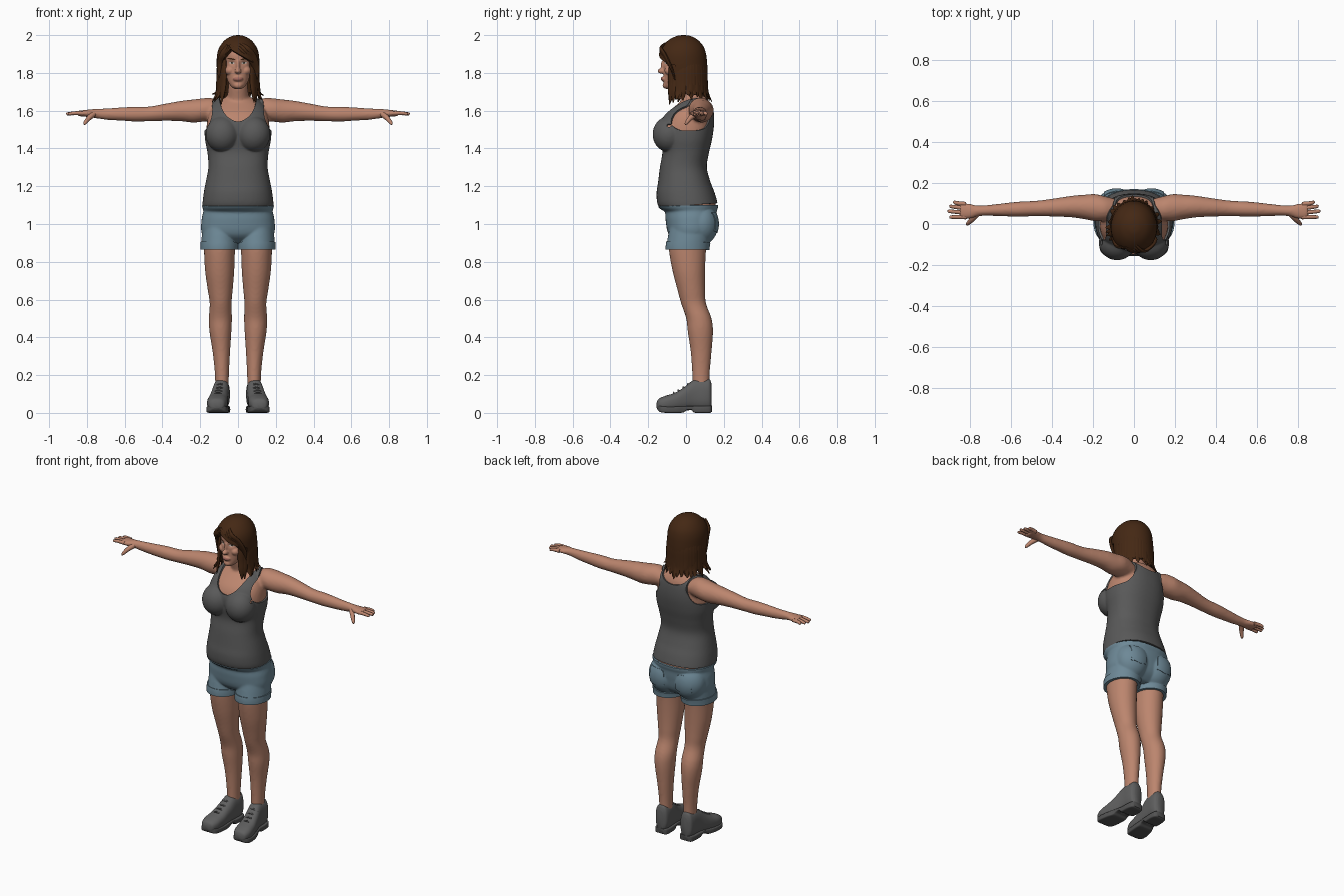
import bpy, bmesh, math, random
from mathutils import Vector as V

if "Cube" in bpy.data.objects:
    bpy.data.objects.remove(bpy.data.objects["Cube"])

random.seed(4)


def material(name, rgb):
    m = bpy.data.materials.new(name)
    m.diffuse_color = (*rgb, 1)
    m.use_nodes = True
    m.node_tree.nodes["Principled BSDF"].inputs["Base Color"].default_value = m.diffuse_color
    return m


SKIN = material("skin", (.50, .235, .155))
HAIR = material("brown hair", (.058, .021, .007))
GREY = material("grey cotton", (.10, .10, .10))
DENIM = material("blue denim", (.155, .25, .31))
SHOE = material("grey shoe", (.115, .115, .115))
SOLE = material("dark sole", (.085, .085, .085))
LIPS = material("lips", (.36, .14, .11))
WHITE = material("eye white", (.55, .50, .46))
IRIS = material("dark iris", (.04, .03, .02))


# ---- helpers ----
def spline(rows, k=6):
    out, n = [], len(rows)
    for i in range(n - 1):
        p = [rows[max(0, min(n - 1, i + j))] for j in (-1, 0, 1, 2)]
        for s in range(k):
            t = s / k
            out.append([.5 * (2 * b + (c - a) * t + (2 * a - 5 * b + 4 * c - d) * t * t
                              + (3 * b - a - 3 * c + d) * t ** 3) for a, b, c, d in zip(*p)])
    return out + [list(rows[-1])]


def loft(bm, rings, n=32, p=2.0):
    sp = lambda v: math.copysign(abs(v) ** (2 / p), v)
    angles = [2 * math.pi * i / n for i in range(n)]
    loops = [[bm.verts.new(c + u * sp(math.cos(a)) + w * sp(math.sin(a))) for a in angles]
             for c, u, w in rings]
    for A, B in zip(loops, loops[1:]):
        for i in range(n):
            bm.faces.new((A[i], A[(i + 1) % n], B[(i + 1) % n], B[i]))
    bm.faces.new(loops[0])
    bm.faces.new(loops[-1])


def stack(bm, rows, n=48, p=2.0):
    """Rings up z from rows of (z, half width, front y, back y)."""
    loft(bm, [(V((0, (f + b) / 2, z)), V((w, 0, 0)), V((0, (b - f) / 2, 0)))
              for z, w, f, b in spline(rows)], n, p)


def tube(bm, pts, flat=1.0, up=V((0, 0, 1)), n=12):
    pts, rings = spline(pts, 5), []
    for i, q in enumerate(pts):
        d = V(pts[min(i + 1, len(pts) - 1)][:3]) - V(pts[max(i - 1, 0)][:3])
        u = d.cross(up).normalized()
        rings.append((V(q[:3]), u * q[3], d.cross(u).normalized() * q[3] * flat))
    loft(bm, rings, n)


def ball(bm, c, r):
    for v in bmesh.ops.create_uvsphere(bm, u_segments=32, v_segments=16, radius=1)["verts"]:
        v.co = V(c) + V(a * b for a, b in zip(v.co, r))


def make(name, bm, *mats):
    bmesh.ops.recalc_face_normals(bm, faces=bm.faces[:])
    me = bpy.data.meshes.new(name)
    bm.to_mesh(me)
    bm.free()
    ob = bpy.data.objects.new(name, me)
    bpy.context.collection.objects.link(ob)
    for m in mats:
        me.materials.append(m)
    return ob


def apply(ob):
    mats = list(ob.data.materials)
    me = bpy.data.meshes.new_from_object(ob.evaluated_get(bpy.context.evaluated_depsgraph_get()))
    ob.modifiers.clear()
    ob.data = me
    me.materials.clear()
    for m in mats:
        me.materials.append(m)


def fuse(ob, voxel, rounds):
    r = ob.modifiers.new("fuse", 'REMESH')
    r.mode, r.voxel_size = 'VOXEL', voxel
    s = ob.modifiers.new("soften", 'SMOOTH')
    s.factor, s.iterations = .5, rounds
    apply(ob)


def cut(ob, f, paint=None):
    """Cut along f = 0, then paint the inside (f > 0) or delete the outside."""
    bm = bmesh.new()
    bm.from_mesh(ob.data)
    bm.verts.index_update()
    val, new = [f(*v.co) for v in bm.verts], []
    for e in list(bm.edges):
        a, b = (val[v.index] for v in e.verts)
        if (a > 0) != (b > 0):
            new.append(bmesh.utils.edge_split(e, e.verts[0], min(.98, max(.02, a / (a - b))))[1])
    bmesh.ops.connect_verts(bm, verts=new)
    inside = lambda q: f(*q.calc_center_median()) > 0
    if paint is None:
        bmesh.ops.delete(bm, geom=[q for q in bm.faces if not inside(q)], context='FACES')
    else:
        for q in bm.faces:
            if inside(q):
                q.material_index = paint
    bm.to_mesh(ob.data)
    bm.free()


def thicken(ob, t, offset):
    s = ob.modifiers.new("thickness", 'SOLIDIFY')
    s.thickness, s.offset = t, offset
    apply(ob)


# ---- body: torso, neck, arms and legs fused into one skin ----
bm = bmesh.new()
stack(bm, [(.91, .10, -.03, .09), (.95, .176, -.08, .13), (1.02, .180, -.095, .145),
           (1.07, .170, -.10, .15), (1.10, .178, -.138, .158), (1.16, .172, -.146, .143),
           (1.22, .161, -.138, .12), (1.30, .147, -.128, .10), (1.38, .152, -.115, .112),
           (1.45, .165, -.125, .128), (1.52, .166, -.13, .138), (1.58, .155, -.105, .138),
           (1.63, .125, -.05, .13), (1.67, .075, 0, .11)], p=2.3)
stack(bm, [(1.58, .07, -.02, .12), (1.66, .06, -.03, .10), (1.72, .052, -.045, .07),
           (1.79, .05, -.05, .06)])
LEG = [(1.0, .095, .03, .08, .10), (.92, .097, .015, .083, .10), (.86, .098, .008, .082, .098),
       (.75, .097, .015, .077, .086), (.65, .094, .028, .066, .073), (.58, .092, .04, .058, .066),
       (.50, .093, .068, .061, .067), (.43, .093, .076, .058, .067), (.32, .088, .08, .046, .055),
       (.20, .085, .079, .037, .046), (.08, .085, .08, .035, .044)]
ARM = [(.08, .07, 1.60, .05, .04), (.14, .075, 1.607, .06, .06), (.19, .08, 1.603, .066, .062),
       (.24, .083, 1.598, .06, .061), (.30, .085, 1.598, .053, .054), (.38, .081, 1.592, .045, .046),
       (.47, .076, 1.583, .038, .039), (.55, .073, 1.582, .037, .039), (.62, .07, 1.582, .033, .035),
       (.70, .067, 1.582, .027, .030), (.76, .064, 1.585, .026, .024), (.80, .062, 1.586, .037, .019),
       (.85, .065, 1.585, .043, .014)]
for s in (1, -1):
    ball(bm, (.082 * s, -.09, 1.475), (.08, .077, .085))
    ball(bm, (.085 * s, .08, 1.0), (.09, .078, .10))
    loft(bm, [(V((x * s, y, z)), V((a, 0, 0)), V((0, b, 0))) for z, x, y, a, b in spline(LEG)])
    loft(bm, [(V((x * s, y, z)), V((0, a, 0)), V((0, 0, b))) for x, y, z, a, b in spline(ARM)])
body = make("body", bm, SKIN)
fuse(body, .008, 5)


# ---- clothes: offset shells taken from the body ----
def tank_area(x, y, z):
    ax, back = abs(x), min(1, max(0, (y - .03) / .06))
    hole = lambda cx, cz, a, b: (math.hypot((ax - cx) / a, (z - cz) / b) - 1) * min(a, b)
    return min(z - 1.09 - .08 * (y + .14) * .8, 1.70 - z, .20 - ax,
               hole(.20, 1.60, .07 + .035 * back, .12),
               hole(0, 1.67, .095, .13 - .07 * back))


def shorts_area(x, y, z):
    return min(1.10 - z, z - .87)


def pocket_area(x, y, z):
    return min(.045 - abs(abs(x) - .092), z - .965 - .25 * max(0, .03 - abs(abs(x) - .092)) * -1,
               1.055 - z, y - .04)


def garment(name, area, thick, mat):
    ob = bpy.data.objects.new(name, body.data.copy())
    bpy.context.collection.objects.link(ob)
    ob.data.materials.clear()
    ob.data.materials.append(mat)
    cut(ob, area)
    thicken(ob, thick, 1)


garment("tank_top", tank_area, .010, GREY)
garment("shorts", shorts_area, .013, DENIM)
garment("shorts_cuffs", lambda x, y, z: min(.905 - z, z - .865), .018, DENIM)
garment("shorts_back_pockets", pocket_area, .017, DENIM)
cut(body, lambda x, y, z: .008 - max(tank_area(x, y, z), shorts_area(x, y, z)))

# ---- fingers and thumbs ----
bm = bmesh.new()
for s in (1, -1):
    for y0, x1, y1 in ((.097, .882, .106), (.077, .900, .086), (.055, .908, .062), (.034, .900, .034)):
        tube(bm, [(.82 * s, y0, 1.586, .011), (.86 * s, (y0 + y1) / 2, 1.587, .010),
                  ((x1 - .006) * s, y1, 1.583, .008), (x1 * s, y1, 1.582, .003)])
    tube(bm, [(.765 * s, .05, 1.582, .016), (.79 * s, .022, 1.56, .013),
              (.81 * s, .002, 1.535, .009), (.815 * s, -.003, 1.526, .003)])
make("fingers", bm, SKIN)

# ---- head with painted features ----
bm = bmesh.new()
stack(bm, [(1.715, .018, -.105, -.06), (1.727, .036, -.116, -.03), (1.75, .051, -.118, 0),
           (1.78, .062, -.119, .04), (1.82, .070, -.119, .07), (1.86, .075, -.120, .085),
           (1.90, .077, -.120, .09), (1.94, .068, -.10, .08), (1.97, .04, -.06, .05)], p=2.2)
ball(bm, (0, -.124, 1.810), (.017, .027, .015))
ball(bm, (0, -.116, 1.836), (.011, .018, .036))
ball(bm, (0, -.116, 1.768), (.027, .018, .014))
ball(bm, (0, -.106, 1.734), (.024, .018, .018))
for s in (1, -1):
    ball(bm, (.042 * s, -.08, 1.812), (.028, .034, .026))
head = make("head", bm, SKIN, LIPS, HAIR, WHITE, IRIS)
fuse(head, .004, 4)
for v in head.data.vertices:  # eye sockets
    if v.co.y < -.05:
        v.co.y += .009 * math.exp(-((abs(v.co.x) - .032) / .016) ** 2 - ((v.co.z - 1.853) / .011) ** 2)


def spot(cx, cz, a, b, tilt=0):
    return lambda x, y, z: min(-.05 - y, b * (1 - math.hypot(
        (abs(x) - cx) / a, (z - cz - tilt * (abs(x) - cx)) / b)))


cut(head, spot(0, 1.768, .026, .009), 1)
cut(head, spot(.034, 1.874, .021, .004, .15), 2)
cut(head, spot(.032, 1.853, .015, .0058, .1), 3)
cut(head, spot(.032, 1.853, .0062, .0054), 4)

# ---- hair: cap with a face opening, hanging locks and swept fringe ----
bm = bmesh.new()
stack(bm, [(2.0, .004, -.02, -.01), (1.995, .032, -.05, .025), (1.975, .068, -.09, .062),
           (1.94, .096, -.126, .092), (1.90, .110, -.143, .106), (1.85, .113, -.144, .112),
           (1.80, .111, -.135, .114), (1.75, .112, -.125, .114), (1.69, .118, -.11, .118)], n=72)


def hair_area(x, y, z):
    fringe = 1.925 - (1.1 * (-.04 - x) if x < -.04 else .58 * (x + .04))
    return min(z - 1.70, max(y + .06, z - fringe))


cap = make("hair_cap", bm, HAIR)
cut(cap, hair_area)
thicken(cap, .022, -1)
bm = bmesh.new()
COUNT = 30
for i in range(COUNT):
    t = math.radians(50 + 260 * i / (COUNT - 1) + random.uniform(-3, 3))
    out = V((math.sin(t), -math.cos(t), 0))
    flare, tip = random.uniform(1.02, 1.32), random.uniform(1.645, 1.69)
    if math.cos(t) > .3:
        tip -= .02
    at = lambda k, z, r: (out.x * .108 * k, out.y * .112 * k - .004, z, r)
    tube(bm, [at(.90, 1.90, .010), at(.95, 1.82, .022), at(.97, 1.75, .022),
              at(1.02, 1.70, .018), at(flare, tip, .003)], .5, out)
for k in range(4):
    tube(bm, [(-.045 + .015 * k, -.112 + .006 * k, 1.945 + .006 * k, .006),
              (.01 + .012 * k, -.132, 1.912 + .007 * k, .013),
              (.065 + .006 * k, -.108, 1.872 + .006 * k, .014),
              (.09 + .004 * k, -.075, 1.82, .012), (.094, -.055, 1.75, .005)], .6, V((0, -1, .2)))
for k in range(3):
    tube(bm, [(-.04 - .008 * k, -.115, 1.94 + .004 * k, .006), (-.073 - .006 * k, -.108, 1.90, .013),
              (-.097, -.075, 1.85, .014), (-.099, -.058, 1.76, .006)], .6, V((-.5, -1, .2)))
make("hair_locks", bm, HAIR)

# ---- shoes ----
UPPER = [(-.155, .113, .018, .055, .025), (-.145, .113, .040, .074, .015), (-.11, .111, .053, .09, .01),
         (-.06, .106, .053, .106, .01), (-.01, .099, .048, .136, .012), (.03, .092, .045, .168, .015),
         (.06, .089, .044, .180, .015), (.10, .087, .044, .180, .015), (.125, .087, .038, .178, .018),
         (.136, .087, .022, .150, .03)]
TREAD = [(-.152, .113, .024, .042, .018), (-.135, .113, .049, .038, .004), (-.10, .111, .057, .034, 0),
         (-.05, .105, .056, .034, 0), (-.015, .099, .050, .036, .002), (.005, .096, .047, .036, .014),
         (.03, .092, .046, .036, .014), (.045, .090, .046, .036, .001), (.09, .088, .047, .036, 0),
         (.125, .087, .041, .038, 0), (.137, .087, .027, .038, .006)]


def shoe_part(name, rows, p, mat):
    bm = bmesh.new()
    for s in (1, -1):
        loft(bm, [(V((x * s, y, (t + b) / 2)), V((w, 0, 0)), V((0, 0, (t - b) / 2)))
                  for y, x, w, t, b in spline(rows)], 40, p)
    make(name, bm, mat)


shoe_part("shoe_uppers", UPPER, 2.5, SHOE)
shoe_part("shoe_soles", TREAD, 6, SOLE)
bm = bmesh.new()
for s in (1, -1):
    for y, x, z in ((-.065, .106, .106), (-.04, .103, .119), (-.015, .099, .134), (.01, .096, .152)):
        tube(bm, [((x - .03) * s, y + .006, z - .013, .004), (x * s, y, z + .001, .005),
                  ((x + .03) * s, y + .006, z - .013, .004)], n=8)
make("shoe_laces", bm, SOLE)

# ---- smooth shading with sharp rims ----
bpy.ops.object.select_all(action='SELECT')
bpy.context.view_layer.objects.active = body
bpy.ops.object.shade_smooth_by_angle(angle=math.radians(45))
